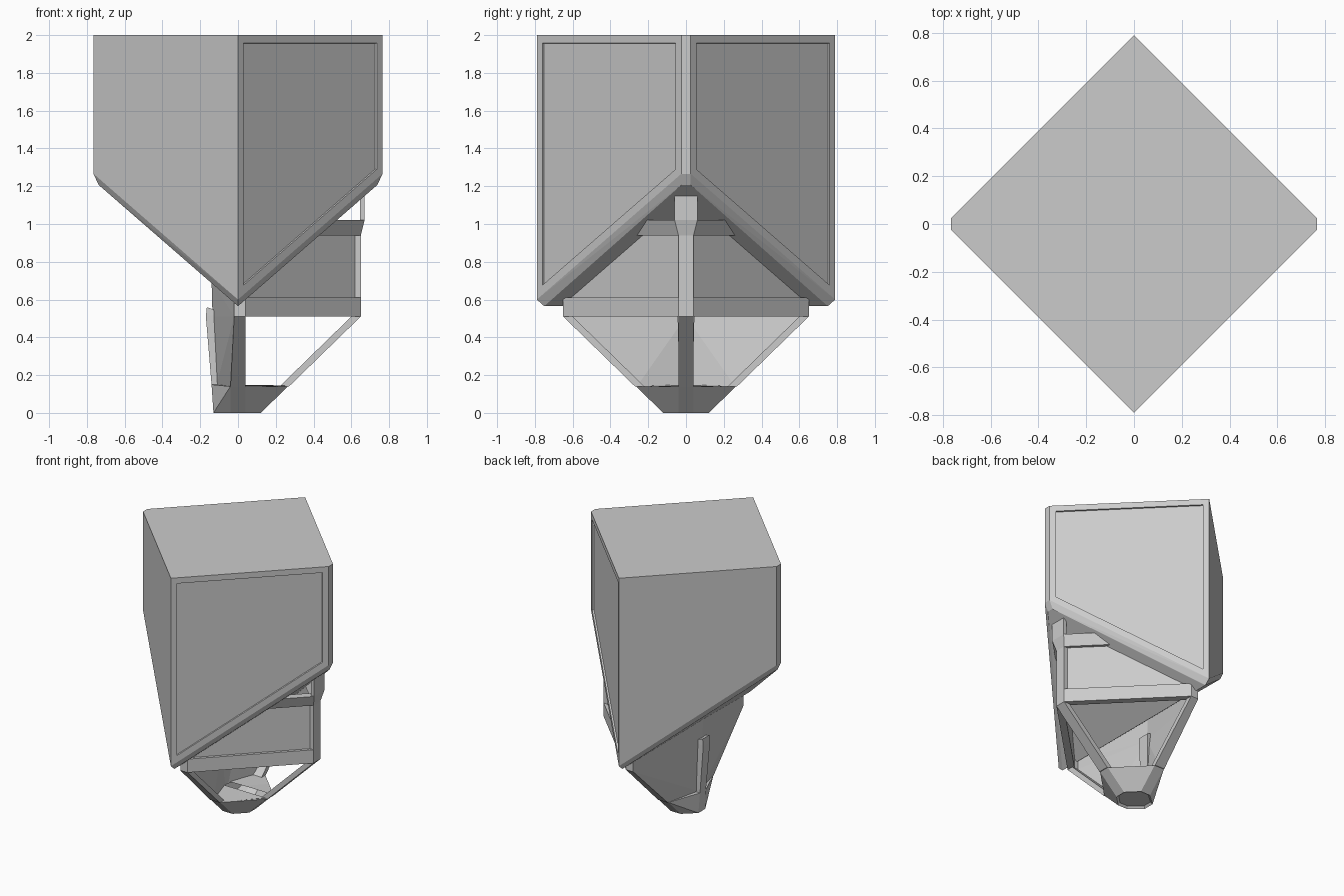
import bpy, bmesh
from mathutils import Vector

cube = bpy.data.objects.get("Cube")
if cube:
    bpy.data.objects.remove(cube, do_unlink=True)

GRAY = (0.6, 0.6, 0.6, 1)
mat = bpy.data.materials.new("plain gray")
mat.use_nodes = True
mat.diffuse_color = GRAY
mat.node_tree.nodes["Principled BSDF"].inputs["Base Color"].default_value = GRAY


def solid(name, points, edit=None):
    """Convex solid around the points, optionally edited further."""
    bm = bmesh.new()
    for p in points:
        bm.verts.new(p)
    res = bmesh.ops.convex_hull(bm, input=bm.verts)
    junk = [g for g in res["geom_interior"] if isinstance(g, bmesh.types.BMVert)]
    if junk:
        bmesh.ops.delete(bm, geom=list(set(junk)), context="VERTS")
    bmesh.ops.dissolve_limit(bm, angle_limit=0.02, verts=bm.verts, edges=bm.edges)
    bmesh.ops.recalc_face_normals(bm, faces=bm.faces)
    if edit:
        edit(bm)
    mesh = bpy.data.meshes.new(name)
    bm.to_mesh(mesh)
    bm.free()
    mesh.materials.append(mat)
    ob = bpy.data.objects.new(name, mesh)
    bpy.context.collection.objects.link(ob)
    return ob


def both_y(points):
    return [(x, s * y, z) for x, y, z in points for s in (1, -1)]


def mirrored(name, points):
    """One solid per side of the model."""
    for s, side in ((-1, "front"), (1, "back")):
        solid(f"{name}_{side}", [(x, s * y, z) for x, y, z in points])


def wall_plate(name, profile, thick):
    """Diagonal plate; profile holds x, z and the x + y sum of the outer plane."""
    pts = []
    for x, z, c in profile:
        pts += [(x, c - x, z), (x - thick, c - x - thick, z)]
    mirrored(name, pts)


def under(x):
    return 0.565 + 0.87 * abs(x)


# Hopper: diamond plan, wedge underside, chamfered lower rim
def recess_panels(bm):
    for f in list(bm.faces):
        n = f.normal
        if n.x > 0.5 and abs(n.y) > 0.5 and abs(n.z) < 0.1 and f.calc_area() > 0.5:
            bmesh.ops.inset_individual(bm, faces=[f], thickness=0.043,
                                       use_even_offset=True)
            bmesh.ops.inset_individual(bm, faces=[f], thickness=0.001, depth=-0.012)


plan = [(0, 0.79), (0.765, 0.025), (-0.765, 0.025)]
hopper = []
for x, y in plan:
    hopper += [(x, y, 2), (x, y, under(x) + 0.035),
               (x * 0.965, y * 0.95, under(x * 0.965))]
solid("hopper", both_y(hopper), recess_panels)

# Lower housing: recessed panels, base band, upper crossbar
wall_plate("side_panel", [(0.02, 0.53, 0.66), (0.62, 0.53, 0.66), (0.62, 0.95, 0.66),
                          (0.44, 0.95, 0.66), (0.02, 0.59, 0.66)], 0.02)
wall_plate("base_band", [(0.04, 0.51, 0.69), (0.65, 0.51, 0.69),
                         (0.65, 0.61, 0.69), (0.04, 0.61, 0.69)], 0.035)
wall_plate("crossbar", [(0.41, 0.94, 0.69), (0.65, 0.94, 0.69),
                        (0.67, 1.02, 0.73), (0.5, 1.02, 0.73)], 0.04)

# Corner post with a wider head under the hopper
solid("corner_post", both_y([(x, 0.04, z) for x in (0.6, 0.65) for z in (0.51, 0.94)]))
solid("post_shoulder", both_y([(0.6, 0.04, 0.94), (0.65, 0.04, 0.94),
                               (0.63, 0.06, 1.02), (0.67, 0.06, 1.02)]))
solid("post_head", both_y([(x, 0.06, z) for x in (0.645, 0.67) for z in (1.02, 1.15)]))
mirrored("end_post", [(x, y, z) for x in (-0.02, 0.04) for y in (0.6, 0.65)
                      for z in (0.51, 0.6)])

# Sloping struts around the open funnel windows
solid("left_strut", both_y([(0.65, 0.04, 0.51), (0.6, 0.04, 0.51),
                            (0.27, 0.04, 0.14), (0.22, 0.04, 0.14)]))
mirrored("end_strut", [(-0.02, 0.65, 0.51), (0.04, 0.65, 0.51),
                       (-0.02, 0.6, 0.51), (0.04, 0.6, 0.51),
                       (-0.04, 0.27, 0.14), (0.04, 0.27, 0.14),
                       (-0.04, 0.22, 0.14), (0.04, 0.22, 0.14)])


# Shallow V-shaped rear wall, upright above and tapering below
def v_wall(name, corners):
    mirrored(name, corners + [(x + 0.02, y, z) for x, y, z in corners])


v_wall("rear_wall_upper", [(-0.14, 0, 0.7), (-0.02, 0.65, 0.59),
                           (-0.135, 0, 0.51), (-0.02, 0.65, 0.51)])
v_wall("rear_wall_lower", [(-0.135, 0, 0.51), (-0.02, 0.65, 0.51),
                           (-0.115, 0, 0.14), (-0.04, 0.26, 0.14)])
solid("rear_rib", both_y([(-0.17, 0.04, 0.51), (-0.165, 0.04, 0.56),
                          (-0.08, 0.045, 0.53), (-0.14, 0.035, 0.15),
                          (-0.09, 0.035, 0.15)]))


# Funnel tip: open at the top
def open_top(bm):
    top = max(bm.faces, key=lambda f: f.calc_center_median().z)
    bmesh.ops.delete(bm, geom=[top], context="FACES_ONLY")
    base = min(bm.faces, key=lambda f: f.calc_center_median().z)
    bmesh.ops.inset_individual(bm, faces=[base], thickness=0.015)
    bmesh.ops.translate(bm, verts=base.verts, vec=Vector((0, 0, 0.015)))


tip = solid("funnel_tip", both_y([
    (0.265, 0.04, 0.14), (0.04, 0.265, 0.14), (-0.04, 0.265, 0.14), (-0.14, 0.035, 0.15),
    (0.12, 0.04, 0), (0.04, 0.12, 0), (-0.04, 0.12, 0), (-0.13, 0.04, 0)]), open_top)
shell = tip.modifiers.new("wall", "SOLIDIFY")
shell.thickness = 0.012
shell.offset = -1
